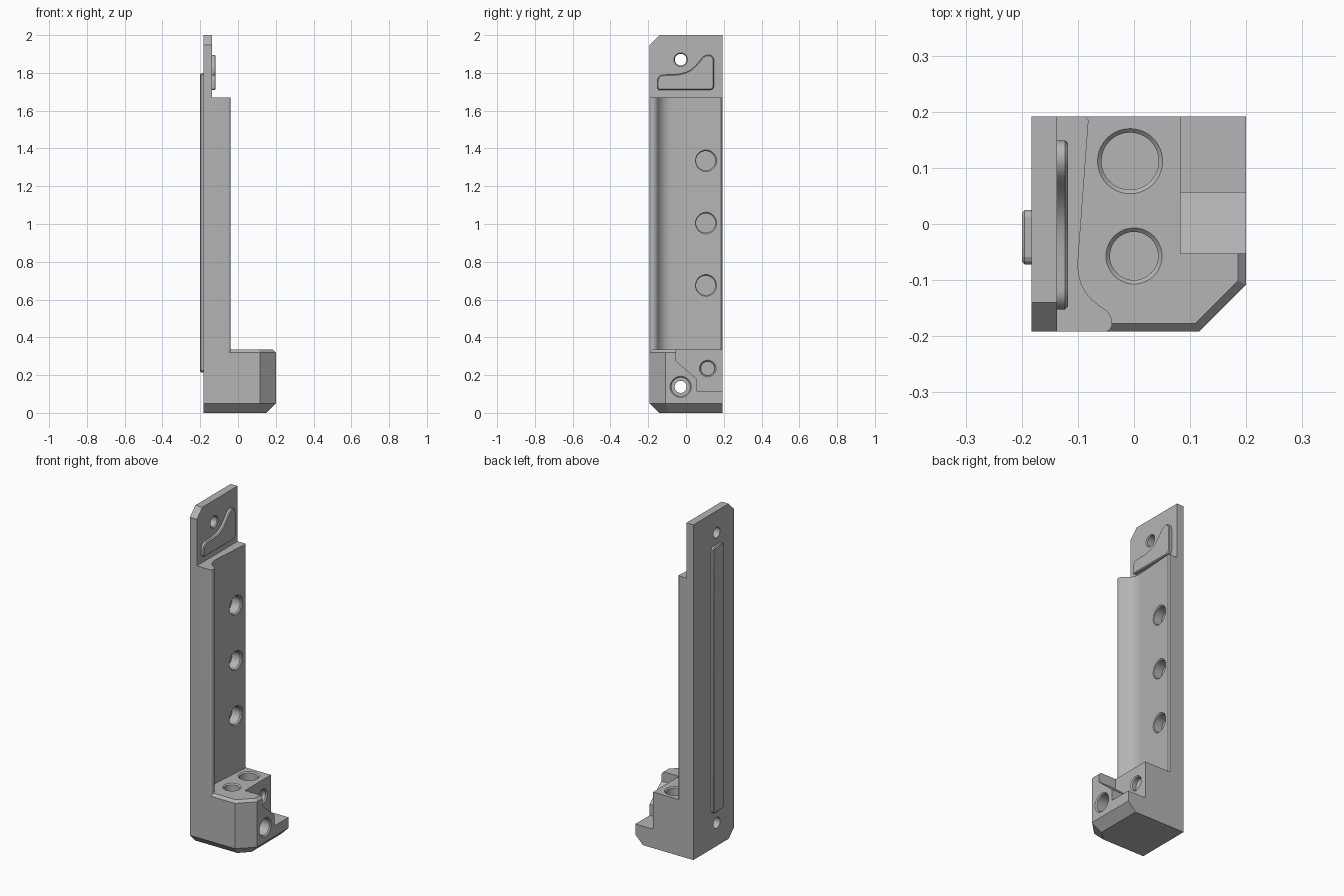
import bpy, bmesh, math
from mathutils import Vector
from mathutils.geometry import interpolate_bezier

if "Cube" in bpy.data.objects:
    bpy.data.objects.remove(bpy.data.objects["Cube"], do_unlink=True)

grey = bpy.data.materials.new("plain_grey")
grey.use_nodes = True
grey.diffuse_color = (0.46, 0.46, 0.46, 1)
grey.node_tree.nodes["Principled BSDF"].inputs["Base Color"].default_value = (0.46, 0.46, 0.46, 1)

BACK, LEFT, RIGHT, FRONT = 0.192, -0.183, 0.2, -0.192
BASE_TOP = 0.335


def loft(name, rings):
    """Closed solid through rings that share one point count."""
    bm = bmesh.new()
    loops = [[bm.verts.new(p) for p in ring] for ring in rings]
    n = len(loops[0])
    for a, b in zip(loops, loops[1:]):
        for i in range(n):
            bm.faces.new((a[i], a[(i + 1) % n], b[(i + 1) % n], b[i]))
    bm.faces.new(loops[0])
    bm.faces.new(loops[-1])
    bmesh.ops.recalc_face_normals(bm, faces=bm.faces)
    mesh = bpy.data.meshes.new(name)
    bm.to_mesh(mesh)
    bm.free()
    mesh.materials.append(grey)
    obj = bpy.data.objects.new(name, mesh)
    bpy.context.scene.collection.objects.link(obj)
    return obj


def side_prism(name, outline, x0, x1):
    """Extrude a y-z outline along x."""
    return loft(name, [[(x, y, z) for y, z in outline] for x in (x0, x1)])


def apply_modifiers(obj):
    bpy.ops.object.select_all(action='DESELECT')
    bpy.context.view_layer.objects.active = obj
    obj.select_set(True)
    for m in list(obj.modifiers):
        bpy.ops.object.modifier_apply(modifier=m.name)


def combine(obj, other, operation):
    m = obj.modifiers.new(operation.lower(), 'BOOLEAN')
    m.operation, m.object, m.solver = operation, other, 'EXACT'
    apply_modifiers(obj)
    bpy.data.objects.remove(other, do_unlink=True)


def bore(mouth, axis, profile, sides=40):
    """Round cutter; profile lists (distance into the part, radius)."""
    mouth = Vector(mouth)
    rings = []
    for depth, r in profile:
        ring = []
        for i in range(sides):
            a = 2 * math.pi * i / sides
            u, v = r * math.cos(a), r * math.sin(a)
            offset = Vector((-depth, u, v)) if axis == 'X' else Vector((u, v, -depth))
            ring.append(mouth + offset)
        rings.append(ring)
    return loft("bore_cutter", rings)


def pocket(mouth, axis, r, depth, rim=0.007):
    return bore(mouth, axis, [(-0.04, r + rim), (0, r + rim), (rim, r), (depth, r)])


def base_plan(inset, z):
    """Foot outline, inset on the front, right and diagonal sides."""
    d, diagonal = inset, 0.308 - math.sqrt(2) * inset
    return [(LEFT, FRONT + d, z), (diagonal + FRONT + d, FRONT + d, z),
            (RIGHT - d, RIGHT - d - diagonal, z), (RIGHT - d, BACK, z), (LEFT, BACK, z)]


# Foot block with chamfered lower and upper edges
body = loft("bracket_body", [base_plan(0.05, 0), base_plan(0, 0.05),
                             base_plan(0, 0.32), base_plan(0.015, BASE_TOP)])

# Stepped notch in the back right of the foot
combine(body, side_prism("notch_cutter", [
    (-0.053, 0.5), (-0.053, 0.275), (0.057, 0.18), (0.057, 0.113),
    (0.3, 0.113), (0.3, 0.5)], 0.083, 0.3), 'DIFFERENCE')

# Tall mounting plate with a clipped top corner
combine(body, side_prism("plate", [
    (FRONT, 0.1), (BACK, 0.1), (BACK, 2), (-0.14, 2), (FRONT, 1.948)],
    LEFT, -0.137), 'UNION')

# Upright column with a hollowed face and rounded front lip
def bezier(*points):
    a, b, c, d = [Vector((x, y, 0)) for x, y in points]
    return [(p.x, p.y) for p in interpolate_bezier(a, b, c, d, 14)]


hollow = bezier((-0.1, -0.07), (-0.1, -0.115), (-0.078, -0.135), (-0.055, -0.15))
lip = bezier((-0.055, -0.15), (-0.034, -0.162), (-0.034, FRONT), (-0.053, FRONT))
plan = [(LEFT, BACK), (-0.087, BACK), (-0.081, 0.186)] + hollow + lip[1:] + [(LEFT, FRONT)]
combine(body, loft("column", [[(x, y, z) for x, y in plan] for z in (0.2, 1.67)]), 'UNION')

# Round pockets on the column, foot top and notch wall
for z in (0.675, 1.005, 1.335):
    combine(body, pocket((-0.087, 0.104, z), 'X', 0.051, 0.06), 'DIFFERENCE')
combine(body, pocket((-0.007, 0.112, BASE_TOP), 'Z', 0.051, 0.06), 'DIFFERENCE')
combine(body, pocket((0, -0.057, BASE_TOP), 'Z', 0.043, 0.06), 'DIFFERENCE')
combine(body, pocket((0.083, 0.115, 0.235), 'X', 0.037, 0.03), 'DIFFERENCE')

# Screw holes running right through
combine(body, bore((RIGHT, -0.028, 0.138), 'X', [
    (-0.04, 0.056), (0, 0.056), (0.007, 0.049), (0.2, 0.049), (0.2001, 0.032),
    (0.5, 0.032)]), 'DIFFERENCE')
combine(body, bore((-0.137, -0.028, 1.87), 'X', [
    (-0.04, 0.036), (0, 0.036), (0.005, 0.031), (0.2, 0.031)]), 'DIFFERENCE')

# Long locating rib on the outer face
rib = side_prism("locating_rib", [
    (-0.064, 0.215), (0.018, 0.215), (0.025, 0.225), (0.025, 1.79),
    (0.018, 1.8), (-0.064, 1.8), (-0.072, 1.79), (-0.072, 0.225)], -0.2, -0.16)

# Raised curved tab on the upper plate
sweep = bezier((-0.118, 1.79), (0.01, 1.79), (0.03, 1.81), (0.085, 1.88))
tip = bezier((0.085, 1.88), (0.11, 1.905), (0.149, 1.9), (0.149, 1.86))
corner = bezier((0.149, 1.735), (0.149, 1.72), (0.14, 1.71), (0.125, 1.71))
heel = bezier((-0.14, 1.71), (-0.147, 1.71), (-0.152, 1.715), (-0.152, 1.725))
nose = bezier((-0.152, 1.755), (-0.152, 1.775), (-0.138, 1.79), (-0.118, 1.79))
tab = side_prism("curved_tab", sweep + tip[1:] + corner + heel + nose[:-1], -0.118, -0.155)

for part in (rib, tab):
    m = part.modifiers.new("edge", 'BEVEL')
    m.width, m.segments, m.limit_method = 0.005, 1, 'ANGLE'
    m.angle_limit = math.radians(50)
    apply_modifiers(part)

# Smooth curves, sharp corners
for part in (body, rib, tab):
    bpy.ops.object.select_all(action='DESELECT')
    bpy.context.view_layer.objects.active = part
    part.select_set(True)
    bpy.ops.object.shade_smooth_by_angle(angle=math.radians(25))
